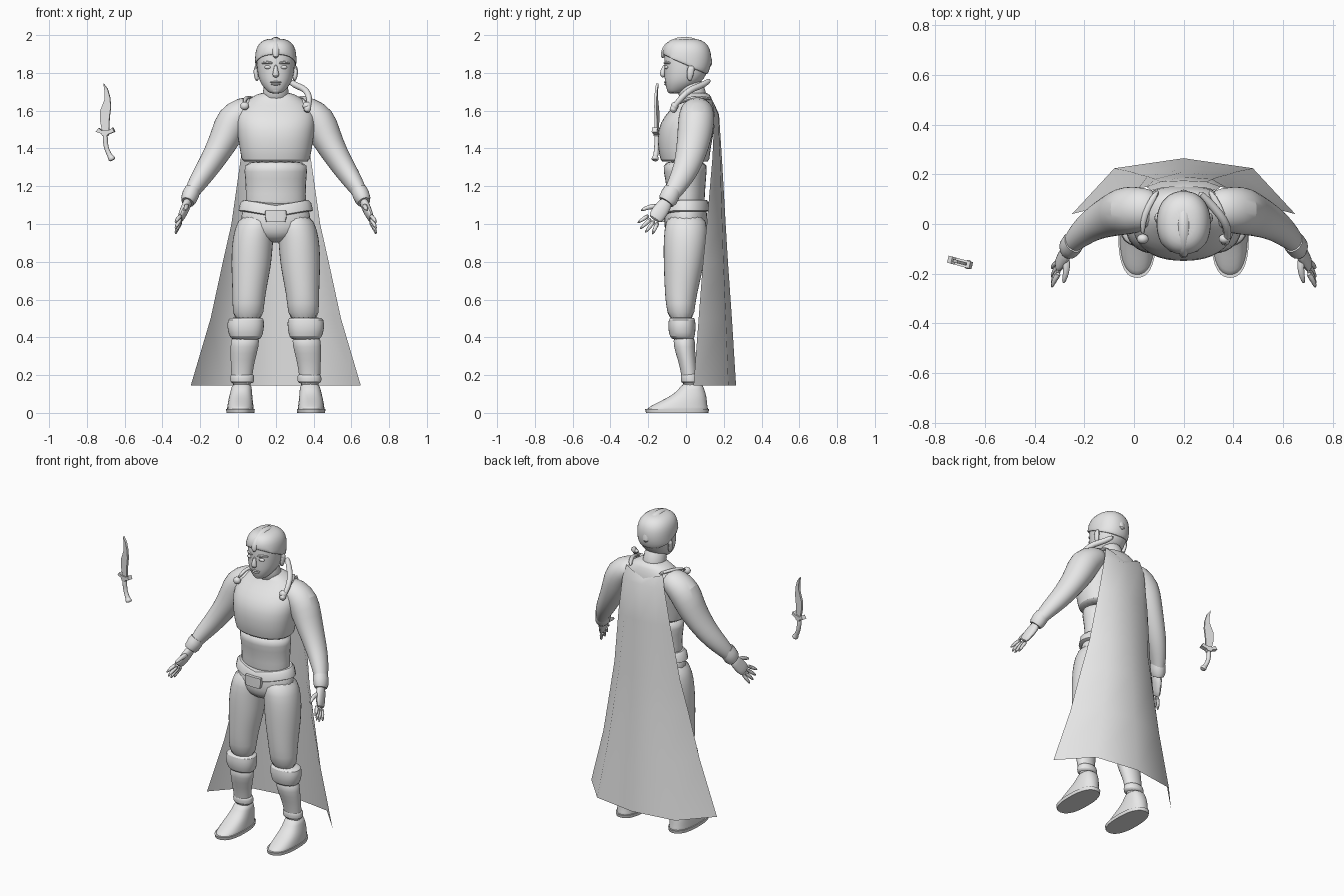
import bpy, bmesh, math
from mathutils import Vector

CX = 0.2                     # the figure stands to the right of the dagger
grey = bpy.data.materials.new("light grey")
grey.diffuse_color = (0.8, 0.8, 0.8, 1)


def finish(name, bm, subdiv=0, solid=0):
    bmesh.ops.recalc_face_normals(bm, faces=bm.faces)
    me = bpy.data.meshes.new(name)
    bm.to_mesh(me)
    bm.free()
    me.materials.append(grey)
    ob = bpy.data.objects.new(name, me)
    bpy.context.collection.objects.link(ob)
    if solid:
        ob.modifiers.new("thickness", 'SOLIDIFY').thickness = solid
    if subdiv:
        ob.modifiers.new("smooth", 'SUBSURF').levels = subdiv
        ob.modifiers["smooth"].render_levels = subdiv
    return ob


def loft_mesh(rings, s=1, follow=True, n=16, power=2.0):
    """Skin ellipses (x, y, z, rx, ry); s mirrors across the body."""
    bm = bmesh.new()
    pts = [Vector((s * r[0], r[1], r[2])) for r in rings]
    loops = []
    for i, r in enumerate(rings):
        t = Vector((0, 0, 1))
        if follow:
            t = (pts[min(i + 1, len(pts) - 1)] - pts[max(i - 1, 0)]).normalized()
        u = Vector((1, 0, 0))
        u = (u - t * u.dot(t)).normalized()
        v = t.cross(u)
        loop = []
        for k in range(n):
            a = 2 * math.pi * k / n
            c, d = math.cos(a), math.sin(a)
            c = math.copysign(abs(c) ** (2 / power), c)
            d = math.copysign(abs(d) ** (2 / power), d)
            loop.append(bm.verts.new(pts[i] + u * c * r[3] + v * d * r[4] + Vector((CX, 0, 0))))
        loops.append(loop)
    for a, b in zip(loops, loops[1:]):
        for k in range(n):
            bm.faces.new((a[k], a[(k + 1) % n], b[(k + 1) % n], b[k]))
    bm.faces.new(loops[0])
    bm.faces.new(loops[-1])
    return bm


def loft(name, rings, s=1, follow=True, n=16, power=2.0, subdiv=1):
    return finish(name, loft_mesh(rings, s, follow, n, power), subdiv)


def column(name, rows, **kw):
    """Upright centred loft from rows (z, centre y, rx, ry)."""
    return loft(name, [(0, y, z, rx, ry) for z, y, rx, ry in rows], follow=False, **kw)


def ball(name, loc, size):
    bm = bmesh.new()
    bmesh.ops.create_uvsphere(bm, u_segments=14, v_segments=8, radius=1)
    for v in bm.verts:
        v.co = Vector((CX + loc[0] + v.co.x * size[0], loc[1] + v.co.y * size[1], loc[2] + v.co.z * size[2]))
    return finish(name, bm)


def slab(name, outline, half, place):
    """Extrude a 2D outline to both sides; place maps (a, b, depth) to space."""
    bm = bmesh.new()
    f = [bm.verts.new(place(a, b, -half)) for a, b in outline]
    g = [bm.verts.new(place(a, b, half)) for a, b in outline]
    bm.faces.new(f)
    bm.faces.new(g[::-1])
    for i in range(len(f)):
        j = (i + 1) % len(f)
        bm.faces.new((f[i], g[i], g[j], f[j]))
    return finish(name, bm)


# Trunk
column("abdomen", [(1.06, 0, .165, .1), (1.12, 0, .163, .1), (1.2, 0, .162, .105),
                   (1.28, -.005, .17, .117), (1.34, -.005, .174, .122)])
column("chest_top", [(1.33, -.005, .17, .12), (1.331, -.005, .18, .13), (1.4, -.01, .193, .14),
                     (1.5, 0, .208, .152), (1.57, .02, .215, .138), (1.63, .045, .185, .105),
                     (1.67, .055, .13, .08), (1.7, .05, .08, .07)], power=2.3, n=24)
column("neck", [(1.64, .045, .085, .085), (1.7, .03, .066, .072), (1.78, .02, .065, .07)])
column("hips", [(1.11, 0, .168, .107), (1.06, 0, .185, .113), (.98, 0, .195, .12),
                (.93, 0, .13, .1), (.9, 0, .05, .05)])

# Belt sagging towards the front, with a buckle flap
bm = loft_mesh([(0, 0, z, rx, ry) for z, rx, ry in
                ((1.055, .188, .117), (1.06, .197, .126), (1.1, .188, .12), (1.115, .172, .11))],
               follow=False, n=24)
for v in bm.verts:
    v.co.z += -.03 * max(0, 1 - abs(v.co.x - CX) / .17) * (1 if v.co.y < 0 else 0) + .012
finish("belt", bm)
loft("buckle_flap", [(0, -.125, z, w, .015) for z, w in ((1.075, .055), (1.04, .058), (1.01, .05))],
     follow=False, power=5, subdiv=0)

# Head and face
head = [(1.69, -.06, .03, .03), (1.705, -.05, .048, .05), (1.735, -.025, .075, .085),
        (1.77, -.008, .092, .107), (1.82, .003, .1, .119), (1.87, .005, .102, .122),
        (1.92, .003, .097, .117), (1.955, 0, .075, .095), (1.975, 0, .035, .05)]
column("head", head, power=2.2, n=20)
loft("nose", [(0, -.11, 1.845, .008, .01), (0, -.122, 1.81, .013, .015),
              (0, -.126, 1.79, .021, .016), (0, -.115, 1.777, .012, .01)], n=10)
for z, w in ((1.751, .032), (1.74, .026)):
    ball("lip", (0, -.102, z), (w, .014, .007))
ball("chin", (0, -.078, 1.71), (.03, .022, .02))
for s in (-1, 1):
    ball("eye", (s * .042, -.103, 1.83), (.02, .011, .01))
    loft("eyebrow", [(.015, -.115, 1.85, .008, .008), (.045, -.107, 1.858, .009, .009),
                     (.078, -.08, 1.85, .006, .006)], s, n=8)
    loft("ear", [(.097, .02, 1.755, .01, .01), (.105, .02, 1.79, .014, .02),
                 (.107, .028, 1.825, .012, .022), (.1, .028, 1.84, .005, .01)], s, n=10)

# Hair cap: enlarged skull trimmed by a slanted plane
bm = loft_mesh([(0, y, z + .008, rx + .01, ry + .01) for z, y, rx, ry in head[3:]],
               follow=False, power=2.2, n=20)
bmesh.ops.bisect_plane(bm, geom=bm.verts[:] + bm.edges[:] + bm.faces[:], clear_inner=True,
                       plane_co=(CX, 0, 1.84), plane_no=(0, .45, 1))
finish("hair_cap", bm, 1, .008)

# Raised crest running over the skull
loft("hair_crest", [(0, -.125, 1.875, .014, .01), (0, -.117, 1.92, .022, .02), (0, -.08, 1.958, .027, .024),
                    (0, -.0, 1.975, .03, .025), (0, .07, 1.955, .03, .024), (0, .115, 1.9, .03, .02),
                    (0, .13, 1.83, .025, .015)], power=1.7, n=12)

# Rolled hair knot and long braid
loft("hair_knot", [(x, .14, 1.795, .035, r) for x, r in
                   ((-.075, .02), (-.06, .036), (-.03, .04), (.03, .04), (.06, .036), (.075, .02))], n=12)
loft("braid", [(.06, .13, 1.765, .014, .014), (.1, .09, 1.735, .018, .018), (.145, .04, 1.72, .018, .018),
               (.172, 0, 1.695, .018, .018), (.18, -.04, 1.65, .016, .016), (.172, -.06, 1.625, .013, .013),
               (.168, -.068, 1.61, .024, .024), (.162, -.072, 1.59, .014, .014)], n=10)

# Limbs, mirrored
for s in (-1, 1):
    loft("arm", [(.1, .06, 1.62, .055, .07), (.16, .06, 1.605, .08, .09), (.23, .055, 1.55, .097, .1),
                 (.265, .045, 1.46, .084, .093), (.315, .025, 1.37, .07, .082), (.365, 0, 1.29, .061, .07),
                 (.41, -.035, 1.225, .052, .06), (.45, -.075, 1.16, .038, .045),
                 (.465, -.1, 1.12, .03, .036)], s)
    loft("wrist_guard", [(.44, -.07, 1.18, .042, .048), (.45, -.082, 1.158, .045, .05),
                         (.461, -.095, 1.13, .042, .05), (.467, -.105, 1.115, .034, .042)], s, subdiv=0)
    loft("palm", [(.46, -.095, 1.13, .025, .032), (.477, -.12, 1.09, .024, .042),
                  (.495, -.15, 1.05, .021, .045), (.51, -.17, 1.02, .014, .038)], s, n=12)
    for y, z, ty, tz in ((-.195, 1.047, -.258, 1.005), (-.183, 1.03, -.245, .972),
                         (-.165, 1.02, -.218, .952), (-.147, 1.013, -.18, .943)):
        loft("finger", [(.5, y, z, .014, .013), (.522, (y + ty) / 2, (z + tz) / 2, .012, .012),
                        (.532, ty, tz, .006, .006)], s, n=8)
    loft("thumb", [(.475, -.125, 1.09, .018, .018), (.47, -.18, 1.095, .015, .015),
                   (.478, -.215, 1.083, .012, .012), (.485, -.24, 1.07, .006, .006)], s, n=8)
    loft("trouser_leg", [(.09, 0, 1.06, .095, .1), (.115, 0, .97, .108, .118), (.125, -.005, .88, .111, .117),
                         (.13, -.012, .78, .108, .108), (.138, -.022, .68, .095, .094),
                         (.145, -.03, .58, .085, .08), (.148, -.025, .48, .083, .068)], s, follow=False)
    loft("boot_cuff", [(.155, -.02, .505, .08, .06), (.158, -.022, .5, .098, .072), (.16, -.022, .45, .1, .075),
                       (.158, -.02, .4, .088, .068), (.158, -.015, .385, .07, .05)], s, follow=False, power=2.3)
    loft("boot_shaft", [(.16, -.01, .42, .08, .06), (.165, -.01, .35, .076, .058),
                        (.175, .005, .28, .066, .048), (.18, .018, .2, .056, .042),
                        (.18, .025, .13, .055, .045)], s, follow=False)
    loft("ankle_band", [(.178, .02, .21, .055, .042), (.178, .022, .2, .065, .051),
                        (.178, .024, .165, .066, .053), (.178, .024, .155, .056, .044)], s, follow=False)
    loft("shoe", [(.187, -.045, 0, .066, .155), (.187, -.047, .018, .073, .168), (.187, -.04, .032, .071, .157),
                  (.187, -.015, .06, .067, .128), (.185, .015, .09, .062, .095),
                  (.182, .03, .125, .056, .068), (.18, .033, .16, .05, .053)], s,
         follow=False, power=2.4)
    loft("sole", [(.187, -.047, 0, .074, .165), (.187, -.047, .02, .076, .17)], s,
         follow=False, power=2.4, n=28, subdiv=0)
    # Cape cord over the shoulder ending in a round clasp
    loft("cape_cord", [(.1, .14, 1.66, .014, .01), (.145, .07, 1.672, .014, .01),
                       (.165, .01, 1.665, .013, .01), (.165, -.045, 1.635, .01, .01)], s, n=8)
    ball("cape_clasp", (s * .165, -.06, 1.625), (.024, .02, .022))

# Cape: open sheet widening to the hem; rows are (z, half width, edge y, back y)
rows = [(1.66, .13, .135, .15), (1.58, .15, .15, .175), (1.35, .185, .14, .19), (1.0, .235, .11, .21),
        (.8, .28, .09, .222), (.5, .345, .067, .243), (.145, .45, .04, .265)]
bm = bmesh.new()
grid = []
for i, (z, w, ye, yb) in enumerate(rows):
    line = []
    for f, g in ((-1, 0), (-.62, .82), (0, 1), (.62, .82), (1, 0)):
        dip = .05 * (1 - abs(f)) if i == 0 else 0        # scooped neckline
        line.append(bm.verts.new((CX + f * w, ye + g * (yb - ye), z - dip)))
    grid.append(line)
for a, b in zip(grid, grid[1:]):
    for k in range(4):
        bm.faces.new((a[k], a[k + 1], b[k + 1], b[k]))
finish("cape", bm)

# Floating dagger, slightly turned
def turned(a, b, d):
    return Vector((a + .25 * d, -.155 - .27 * (a + .7) + d, b))

slab("dagger_blade", [(-.712, 1.745), (-.69, 1.715), (-.677, 1.67), (-.673, 1.62), (-.68, 1.56), (-.683, 1.49),
                      (-.718, 1.49), (-.73, 1.55), (-.728, 1.6), (-.705, 1.66), (-.705, 1.7)], .006, turned)
slab("dagger_guard", [(-.75, 1.488), (-.735, 1.508), (-.72, 1.495), (-.68, 1.497), (-.662, 1.51), (-.652, 1.488),
                      (-.685, 1.475), (-.69, 1.465), (-.715, 1.465), (-.72, 1.478)], .014, turned)
loft("dagger_handle", [(x - CX, -.155 - .27 * (x + .7), z, r, r) for x, z, r in
                       ((-.702, 1.48, .015), (-.703, 1.43, .014), (-.694, 1.39, .013), (-.675, 1.355, .014),
                        (-.67, 1.35, .021), (-.663, 1.335, .019))], n=10)

# Smooth shading with sharp creases kept
for ob in bpy.context.collection.objects:
    ob.select_set(True)
    bpy.context.view_layer.objects.active = ob
bpy.ops.object.shade_smooth_by_angle(angle=math.radians(40))
